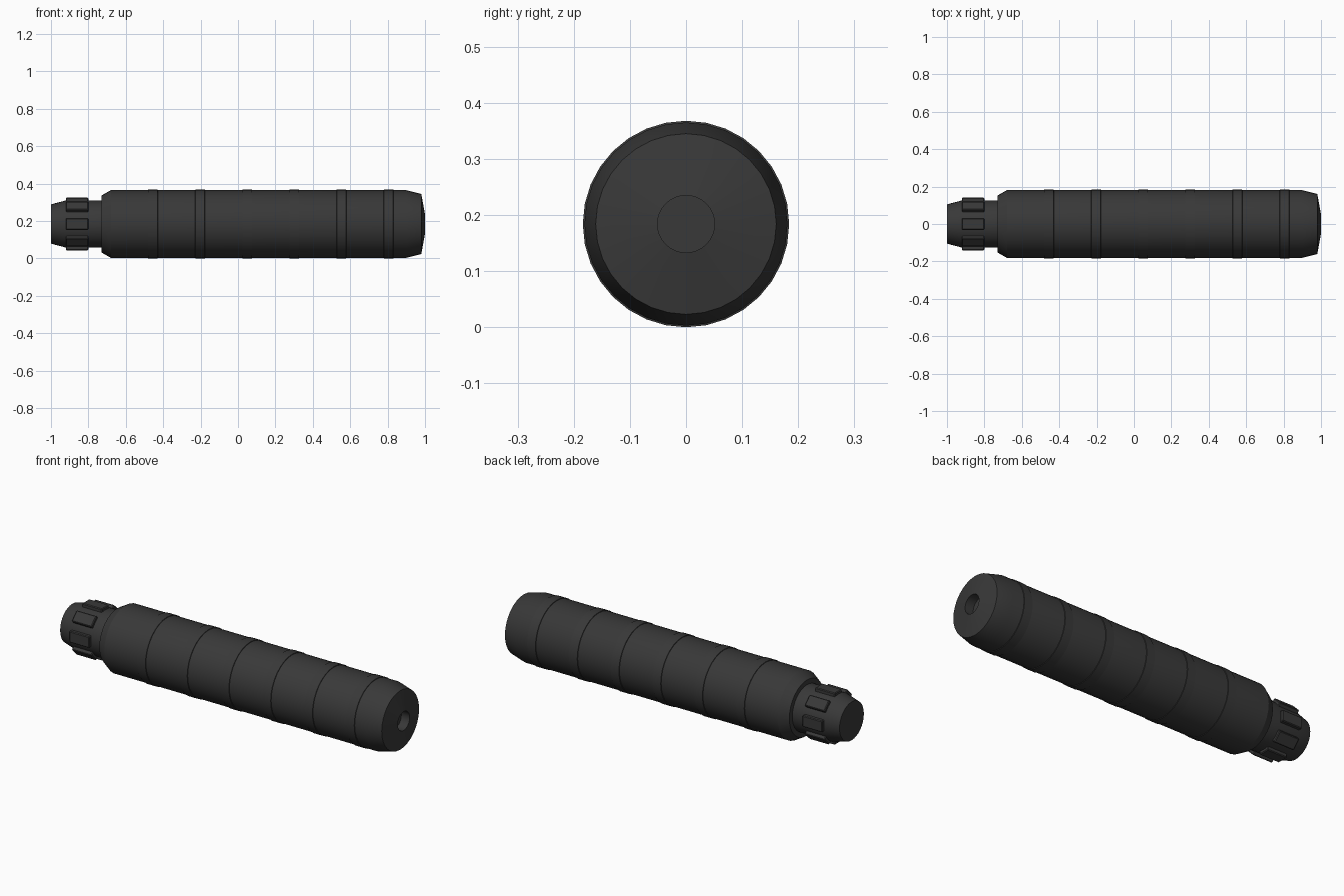
import bpy, bmesh, math
from mathutils import Matrix, Vector

if "Cube" in bpy.data.objects:
    bpy.data.objects.remove(bpy.data.objects["Cube"], do_unlink=True)

AXIS_Z = 0.184
SIDES = 32

black = bpy.data.materials.new("matte_black")
black.use_nodes = True
black.diffuse_color = (0.04, 0.04, 0.04, 1)
black.node_tree.nodes["Principled BSDF"].inputs["Base Color"].default_value = black.diffuse_color


def finish(name, bm):
    """Turn a bmesh into a shaded object."""
    bmesh.ops.recalc_face_normals(bm, faces=bm.faces)
    mesh = bpy.data.meshes.new(name)
    bm.to_mesh(mesh)
    bm.free()
    mesh.materials.append(black)
    obj = bpy.data.objects.new(name, mesh)
    bpy.context.collection.objects.link(obj)
    bpy.ops.object.select_all(action="DESELECT")
    obj.select_set(True)
    bpy.context.view_layer.objects.active = obj
    bpy.ops.object.shade_smooth_by_angle(angle=math.radians(20))
    return obj


def lathe(name, profile):
    """Spin (x, radius) points round the long axis."""
    bm = bmesh.new()
    verts = [bm.verts.new((x, 0, AXIS_Z + r)) for x, r in profile]
    edges = [bm.edges.new(pair) for pair in zip(verts, verts[1:])]
    bmesh.ops.spin(bm, geom=verts + edges, cent=(0, 0, AXIS_Z), axis=(1, 0, 0),
                   angle=math.tau, steps=SIDES)
    bmesh.ops.remove_doubles(bm, verts=bm.verts, dist=0.0001)
    return finish(name, bm)


# Main tube: chamfered ends, shallow end cone and blind bore
lathe("tube_body", [(-0.73, 0.12), (-0.73, 0.152), (-0.68, 0.181), (0.90, 0.181),
                    (0.98, 0.161), (1.0, 0.051), (0.95, 0.051), (0.95, 0)])

# Raised bands along the tube
for i in range(6):
    x = -0.455 + i * 0.252
    lathe(f"band_{i + 1}", [(x - 0.027, 0.178), (x - 0.025, 0.184),
                            (x + 0.025, 0.184), (x + 0.027, 0.178)])

# Rear neck with tapered end
lathe("rear_neck", [(-1.0, 0), (-1.0, 0.105), (-0.92, 0.126), (-0.72, 0.126)])

# Grip lugs round the neck
for i in range(8):
    bm = bmesh.new()
    bmesh.ops.create_cube(bm, size=1)
    bmesh.ops.scale(bm, vec=(0.12, 0.062, 0.04), verts=bm.verts)
    bmesh.ops.bevel(bm, geom=bm.edges[:], offset=0.004, segments=1, affect="EDGES")
    bmesh.ops.translate(bm, vec=(-0.86, 0, 0.121), verts=bm.verts)
    turn = Matrix.Translation((0, 0, AXIS_Z)) @ Matrix.Rotation(i * math.tau / 8, 4, "X")
    bmesh.ops.transform(bm, matrix=turn, verts=bm.verts)
    finish(f"grip_lug_{i + 1}", bm)
